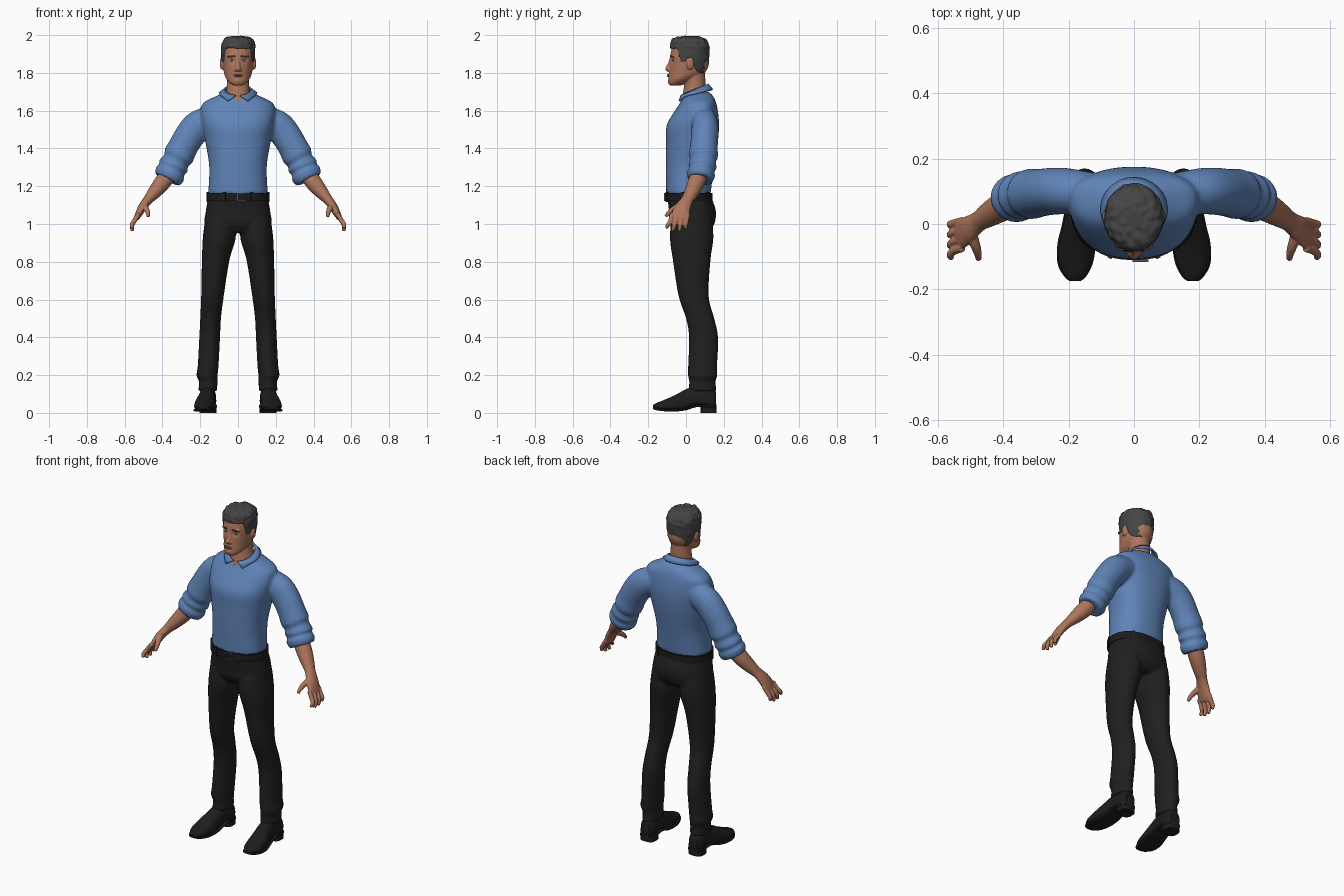
import bpy, bmesh, math
from mathutils import Vector, Matrix, noise

if "Cube" in bpy.data.objects:
    bpy.data.objects.remove(bpy.data.objects["Cube"])

X, Y, Z = Vector((1, 0, 0)), Vector((0, 1, 0)), Vector((0, 0, 1))


def material(name, *rgb):
    m = bpy.data.materials.new(name)
    m.use_nodes = True
    m.diffuse_color = (*rgb, 1)
    m.node_tree.nodes["Principled BSDF"].inputs["Base Color"].default_value = (*rgb, 1)
    return m


skin = material("skin", .42, .18, .105)
lip = material("lip", .30, .11, .075)
eye_white = material("eye_white", .35, .40, .46)
iris = material("iris", .05, .08, .12)
hair_grey = material("hair_grey", .06, .06, .06)
shirt_blue = material("shirt_blue", .115, .23, .48)
trouser_black = material("trouser_black", .014, .014, .014)
shoe_black = material("shoe_black", .012, .012, .012)
belt_black = material("belt_black", .011, .011, .012)
metal = material("metal", .09, .09, .09)


def spline(rings, steps):
    """Smoothly interpolate ring values."""
    out, last = [], len(rings) - 1
    for i in range(last):
        quad = zip(rings[max(i - 1, 0)], rings[i], rings[i + 1], rings[min(i + 2, last)])
        quad = list(quad)
        for k in range(steps):
            f = k / steps
            out.append([b + .5 * f * (c - a + f * (2*a - 5*b + 4*c - d + f * (3*b - a - 3*c + d)))
                        for a, b, c, d in quad])
    return out + [list(rings[-1])]


def loft(bm, rings, steps=4, n=32, t=None, up=Y, side=1, power=2):
    """Skin rings of (x, y, z, width, front radius, back radius)."""
    rings = spline([r if len(r) == 6 else (*r, r[4]) for r in rings], steps)
    centres = [Vector(r[:3]) for r in rings]
    loops = []
    for i, (c, r) in enumerate(zip(centres, rings)):
        axis = t or (centres[min(i + 1, len(rings) - 1)] - centres[max(i - 1, 0)]).normalized()
        v = (up - axis * up.dot(axis)).normalized()
        u = axis.cross(v)
        loop = []
        for k in range(n):
            a = math.tau * k / n
            ca, sa = math.cos(a), math.sin(a)
            pu = math.copysign(abs(ca) ** (2 / power), ca) * r[3]
            pv = math.copysign(abs(sa) ** (2 / power), sa) * (r[5] if sa > 0 else r[4])
            p = c + u * pu + v * pv
            loop.append(bm.verts.new((p.x * side, p.y, p.z)))
        loops.append(loop)
    for a, b in zip(loops, loops[1:]):
        for k in range(n):
            bm.faces.new((a[k], a[(k + 1) % n], b[(k + 1) % n], b[k]))
    bm.faces.new(loops[0])
    bm.faces.new(loops[-1])


def ball(bm, centre, size, tilt=0):
    m = Matrix.Translation(centre) @ Matrix.Rotation(tilt, 4, 'Y') @ Matrix.Diagonal((*size, 1))
    bmesh.ops.create_uvsphere(bm, u_segments=20, v_segments=12, radius=1, matrix=m)


def block(bm, centre, size, turn=0):
    m = Matrix.Translation(centre) @ Matrix.Rotation(turn, 4, 'Z') @ Matrix.Diagonal((*size, 1))
    bmesh.ops.create_cube(bm, size=1, matrix=m)


def finish(name, bm, mat, voxel=0, thick=0, offset=0):
    """Make the object; overlapping volumes are fused when voxel is set."""
    bmesh.ops.recalc_face_normals(bm, faces=bm.faces)
    me = bpy.data.meshes.new(name)
    bm.to_mesh(me)
    bm.free()
    me.shade_smooth()
    me.set_sharp_from_angle(angle=math.radians(45))
    me.materials.append(mat)
    ob = bpy.data.objects.new(name, me)
    bpy.context.collection.objects.link(ob)
    if voxel:
        m = ob.modifiers.new("fuse", 'REMESH')
        m.mode, m.voxel_size, m.use_smooth_shade = 'VOXEL', voxel, True
        m = ob.modifiers.new("soften", 'SMOOTH')
        m.factor, m.iterations = .5, 4
    if thick:
        m = ob.modifiers.new("thickness", 'SOLIDIFY')
        m.thickness, m.offset = thick, offset
    return ob


# Shirt: torso and rolled sleeves fused together
bm = bmesh.new()
loft(bm, [(0, .015, 1.16, .158, .12, .115), (0, .02, 1.3, .152, .127, .128),
          (0, .04, 1.43, .172, .146, .128), (0, .055, 1.52, .19, .158, .12),
          (0, .07, 1.59, .198, .135, .1), (0, .08, 1.64, .185, .112, .08),
          (0, .075, 1.675, .12, .09, .07), (0, .06, 1.7, .07, .06, .06)],
     n=48, t=Z, power=2.3)
for s in (1, -1):
    loft(bm, [(.1, .09, 1.56, .07, .06), (.2, .1, 1.527, .08, .07), (.25, .1, 1.475, .08, .072),
              (.29, .095, 1.41, .078, .073), (.315, .092, 1.36, .081, .077),
              (.328, .09, 1.335, .07, .068), (.342, .087, 1.305, .081, .075),
              (.35, .084, 1.285, .07, .067), (.36, .08, 1.265, .082, .075),
              (.375, .075, 1.235, .073, .067)], side=s)
finish("shirt", bm, shirt_blue, voxel=.008)

# Collar: folded strip, open at the front with two points
bm = bmesh.new()
strip = []
for i in range(49):
    a = .15 + (math.tau - .3) * i / 48
    b = math.pi + (a - math.pi) * .86
    ca, cb = math.cos(a), math.cos(b)
    point = .045 * max(0, cb) ** 4
    strip.append((bm.verts.new((.068 * math.sin(a), .045 - .07 * ca, 1.71 - .03 * ca)),
                  bm.verts.new((.1 * math.sin(b), .045 - .095 * cb, 1.69 - .02 * cb - point))))
for p, q in zip(strip, strip[1:]):
    bm.faces.new((p[0], q[0], q[1], p[1]))
finish("collar", bm, shirt_blue, thick=.01)

# Trousers: hips and legs fused together
bm = bmesh.new()
loft(bm, [(0, .015, 1.15, .157, .115, .115), (0, .02, 1.07, .17, .11, .138),
          (0, .025, 1.0, .176, .11, .125), (0, .025, .955, .13, .08, .09)],
     n=48, t=Z, power=2.3)
for s in (1, -1):
    loft(bm, [(.095, .03, 1.02, .08, .11), (.1, .03, .92, .087, .115), (.118, .03, .81, .073, .1),
              (.135, .04, .62, .06, .08), (.145, .075, .5, .055, .075),
              (.15, .093, .4, .055, .077), (.158, .088, .25, .055, .077),
              (.164, .088, .2, .056, .078), (.158, .087, .165, .049, .07),
              (.16, .087, .115, .05, .075)], t=Z, side=s)
finish("trousers", bm, trouser_black, voxel=.008)

# Belt with loops and buckle
bm = bmesh.new()
loft(bm, [(0, .015, z, .166, .125, .124) for z in (1.122, 1.143, 1.165)],
     steps=1, n=64, t=Z, power=2.3)
finish("belt", bm, belt_black)
bm = bmesh.new()
for a in (.45, 1.3, 2.5, 3.78, 4.98, 5.83):
    block(bm, (.166 * math.sin(a), .015 - .127 * math.cos(a), 1.143), (.014, .012, .052), a)
finish("belt_loops", bm, trouser_black)
bm = bmesh.new()
for s in (1, -1):
    block(bm, (.02 + s * .022, -.112, 1.143), (.005, .008, .04))
    block(bm, (.02, -.112, 1.143 + s * .018), (.048, .008, .005))
finish("buckle", bm, metal)

# Shoes: upper, sole and heel on each foot
upper, sole, heel = bmesh.new(), bmesh.new(), bmesh.new()
for s in (1, -1):
    foot = [(.16, .16, .06, .03, .03, .05), (.16, .13, .06, .044, .03, .08),
            (.161, .06, .065, .045, .028, .08), (.167, 0, .045, .049, .025, .08),
            (.175, -.06, .035, .055, .022, .058), (.18, -.12, .033, .05, .018, .034),
            (.18, -.16, .033, .03, .012, .018), (.18, -.175, .033, .012, .006, .008)]
    loft(upper, foot, t=Y, up=Z, side=s, power=2.3)
    loft(sole, [(x, y, z - low + .002, w + .004, .008, .006) for x, y, z, w, low, top in foot],
         t=Y, up=Z, side=s, power=4)
    loft(heel, [(.16, .12, z, .045, .042) for z in (0, .02, .045)],
         steps=1, t=Z, side=s, power=3)
finish("shoes", upper, shoe_black)
finish("soles", sole, shoe_black)
finish("heels", heel, shoe_black)

# Forearms, palms, fingers and thumbs
for s, name in ((1, "left_forearm_and_hand"), (-1, "right_forearm_and_hand")):
    bm = bmesh.new()
    loft(bm, [(.35, .08, 1.29, .043, .045), (.4, .055, 1.22, .044, .045),
              (.445, .028, 1.165, .035, .038), (.475, .008, 1.13, .026, .032),
              (.505, -.015, 1.09, .023, .041), (.527, -.03, 1.05, .018, .046),
              (.537, -.037, 1.03, .013, .042)], side=s)
    for k, drop in enumerate((.015, 0, 0, .014)):
        y = -.074 + .028 * k
        loft(bm, [(.525, y, 1.055, .012, .012), (.55, y - .008, 1.015, .0125, .0125),
                  (.562, y - .02 + .003 * k, .99 + drop / 2, .0115, .0115),
                  (.558, y - .03 + .006 * k, .963 + drop, .009, .009)], n=16, side=s)
    loft(bm, [(.5, -.02, 1.1, .018, .018), (.487, -.06, 1.083, .016, .016),
              (.478, -.088, 1.062, .0125, .0125), (.475, -.108, 1.04, .009, .009)],
         n=16, up=X, side=s)
    finish(name, bm, skin, voxel=.0035)

# Head and neck, with eye sockets pressed in, then nose, brow and ears
bm = bmesh.new()
loft(bm, [(0, -.06, 1.733, .022, .025, .03), (0, -.05, 1.745, .042, .043, .05),
          (0, -.02, 1.77, .063, .072, .08), (0, .01, 1.8, .074, .1, .09),
          (0, .02, 1.84, .08, .107, .1), (0, .02, 1.88, .083, .105, .1),
          (0, .02, 1.92, .083, .098, .1), (0, .02, 1.95, .077, .085, .092),
          (0, .02, 1.97, .06, .065, .075), (0, .02, 1.98, .03, .03, .035)], n=64, t=Z)
for v in bm.verts:
    if v.co.y < 0:
        d = (abs(v.co.x) - .033) ** 2 + (v.co.z - 1.868) ** 2
        v.co.y += .011 * math.exp(-d / .00022)
loft(bm, [(0, .045, 1.65, .075, .072, .06), (0, .045, 1.69, .064, .062, .058),
          (0, .045, 1.75, .058, .053, .058), (0, .04, 1.81, .06, .05, .06)], t=Z)
loft(bm, [(0, -.073, 1.88, .009, .012), (0, -.081, 1.85, .011, .015),
          (0, -.092, 1.822, .015, .019), (0, -.088, 1.808, .012, .012)], n=16, t=Z)
ball(bm, (0, -.083, 1.757), (.022, .014, .016))
ball(bm, (0, -.084, 1.787), (.024, .013, .014))
for s in (1, -1):
    ball(bm, (s * .013, -.088, 1.816), (.009, .011, .008))
    ball(bm, (s * .034, -.066, 1.89), (.026, .012, .007), s * .1)
    ball(bm, (s * .085, .022, 1.85), (.012, .02, .033))
head = finish("head", bm, skin, voxel=.004)

# Facial details seated on the face surface
bpy.context.view_layer.update()
surface = head.evaluated_get(bpy.context.evaluated_depsgraph_get())


def detail(bm, x, z, size, tilt=0, lift=0):
    hit, p, _, _ = surface.ray_cast((x, -1, z), Y)
    ball(bm, (x, (p.y if hit else -.085) - lift, z), size, tilt)


whites, irises, brows, lips = (bmesh.new() for _ in range(4))
for s in (1, -1):
    detail(whites, s * .033, 1.866, (.013, .004, .0055))
    detail(irises, s * .033, 1.866, (.005, .002, .005), lift=.0028)
    detail(brows, s * .022, 1.889, (.011, .004, .0035), -s * .12)
    detail(brows, s * .038, 1.89, (.013, .005, .003), s * .12)
    detail(lips, s * .009, 1.79, (.014, .005, .004), s * .15)
detail(lips, 0, 1.782, (.018, .005, .0045))
finish("eyes", whites, eye_white)
finish("irises", irises, iris)
finish("eyebrows", brows, hair_grey)
finish("lips", lips, lip)

# Hair: a ruffled shell trimmed along the hairline
hairline = [(-1, 1.937), (-.045, 1.93), (-.028, 1.862), (-.006, 1.86), (.004, 1.88),
            (.036, 1.875), (.05, 1.82), (.075, 1.8), (1, 1.8)]


def line_height(y):
    for (y0, z0), (y1, z1) in zip(hairline, hairline[1:]):
        if y <= y1:
            return z0 + (z1 - z0) * (y - y0) / (y1 - y0)


bm = bmesh.new()
loft(bm, [(0, .025, 1.785, .068, .08, .065), (0, .02, 1.82, .08, .1, .09),
          (0, .02, 1.86, .087, .108, .1), (0, .02, 1.9, .09, .106, .103),
          (0, .02, 1.94, .09, .104, .103), (0, .02, 1.97, .082, .098, .09),
          (0, .02, 1.988, .06, .076, .064), (0, .02, 1.995, .025, .03, .025)],
     steps=8, n=112, t=Z)
bmesh.ops.recalc_face_normals(bm, faces=bm.faces)
trim = [f for f in bm.faces
        if f.calc_center_median().z < line_height(f.calc_center_median().y)]
bmesh.ops.delete(bm, geom=trim, context='FACES')
for v in bm.verts:
    ruffle = .007 if v.co.z > 1.93 else .002
    v.co += (v.co - Vector((0, .02, 1.88))).normalized() * ruffle * noise.noise(v.co * 45)
finish("hair", bm, hair_grey, thick=.02, offset=-1)
